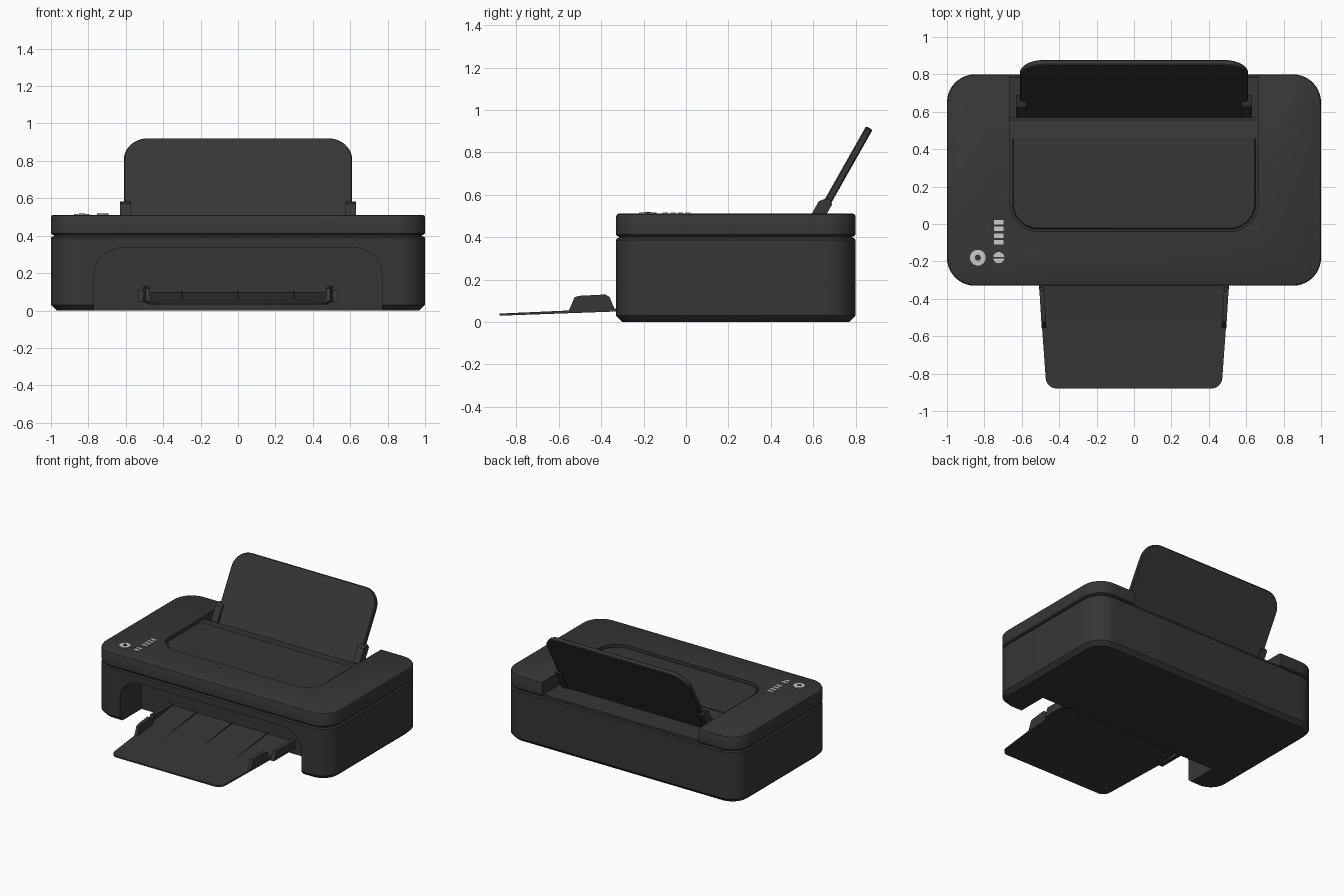
import bpy, bmesh, math
from mathutils import Vector

if "Cube" in bpy.data.objects:
    bpy.data.objects.remove(bpy.data.objects["Cube"])


def material(name, rgb):
    m = bpy.data.materials.new(name)
    m.diffuse_color = (*rgb, 1)
    m.use_nodes = True
    m.node_tree.nodes["Principled BSDF"].inputs["Base Color"].default_value = m.diffuse_color
    return m


BLACK = material("charcoal plastic", (0.037, 0.037, 0.037))
LIGHT = material("light grey", (0.60, 0.60, 0.60))


def finish(name, verts, faces, mat):
    """Make a closed object from points and faces."""
    me = bpy.data.meshes.new(name)
    me.from_pydata([tuple(v) for v in verts], [], faces)
    bm = bmesh.new()
    bm.from_mesh(me)
    bmesh.ops.recalc_face_normals(bm, faces=bm.faces)
    bm.to_mesh(me)
    bm.free()
    me.materials.append(mat)
    ob = bpy.data.objects.new(name, me)
    bpy.context.collection.objects.link(ob)
    return ob


def loft(name, rings, mat=BLACK):
    """Skin equal-length rings and cap both ends."""
    n = len(rings[0])
    faces = [tuple(range(n)), tuple(range((len(rings) - 1) * n, len(rings) * n))]
    for k in range(len(rings) - 1):
        for i in range(n):
            j = (i + 1) % n
            faces.append((k * n + i, k * n + j, (k + 1) * n + j, (k + 1) * n + i))
    return finish(name, [p for r in rings for p in r], faces, mat)


def rounded(corners, seg=10):
    """2D outline from (x, y, radius) convex corners."""
    out, n = [], len(corners)
    for i, (x, y, r) in enumerate(corners):
        p = Vector((x, y))
        if r <= 0:
            out.append(p)
            continue
        a = (Vector(corners[i - 1][:2]) - p).normalized()
        b = (Vector(corners[(i + 1) % n][:2]) - p).normalized()
        half = a.angle(b) / 2
        c = p + (a + b).normalized() * (r / math.sin(half))
        s = p + a * (r / math.tan(half)) - c
        e = p + b * (r / math.tan(half)) - c
        turn = s.angle_signed(e)
        for k in range(seg + 1):
            t = -turn * k / seg
            out.append(c + Vector((s.x * math.cos(t) - s.y * math.sin(t),
                                   s.x * math.sin(t) + s.y * math.cos(t))))
    return out


def slab(name, x0, x1, y0, y1, r, layers):
    """Rounded box built from (inset, z) layers."""
    rings = []
    for d, z in layers:
        o = rounded([(x0 + d, y0 + d, r - d), (x1 - d, y0 + d, r - d),
                     (x1 - d, y1 - d, r - d), (x0 + d, y1 - d, r - d)])
        rings.append([(p.x, p.y, z) for p in o])
    return loft(name, rings)


def across(name, profile, x0, x1):
    """Extrude a (y, z) profile along x."""
    return loft(name, [[(x, y, z) for y, z in profile] for x in (x0, x1)])


def cut(ob, cutter):
    m = ob.modifiers.new("cut", 'BOOLEAN')
    m.operation, m.solver, m.object = 'DIFFERENCE', 'EXACT', cutter
    bpy.context.view_layer.objects.active = ob
    bpy.ops.object.modifier_apply(modifier=m.name)
    bpy.data.objects.remove(cutter)


# Lower case with open arch at the front
case = slab("lower_case", -1, 1, -0.33, 0.80, 0.15,
            [(0.03, 0), (0.0, 0.03), (0, 0.388), (0.008, 0.396)])
arch = rounded([(-0.77, -0.1, 0), (0.77, -0.1, 0), (0.77, 0.335, 0.15), (-0.77, 0.335, 0.15)])
cut(case, loft("arch_cutter", [[(p.x, y, p.y) for p in arch] for y in (-0.5, -0.07)]))

# Recessed seam between case and lid
slab("seam", -1, 1, -0.33, 0.80, 0.15, [(0.015, 0.385), (0.015, 0.412)])

# Lid frame, open in the middle and at the back
lid = slab("lid", -1, 1, -0.33, 0.80, 0.15,
           [(0.008, 0.404), (0, 0.412), (0, 0.498), (0.004, 0.507), (0.013, 0.511)])


def well(x, y0, y1, r):
    return rounded([(-x, y0, r), (x, y0, r), (x, y1, 0), (-x, y1, 0)])


cut(lid, loft("well_cutter", [[(p.x, p.y, z) for p in well(0.663, -0.04, 1.0, 0.15)]
                              for z in (0.3, 0.7)]))

# Centre panel and the sloping strip in front of the paper slot
loft("centre_panel", [[(p.x, p.y, z) for p in well(w, y, 0.46, r)] for w, y, r, z in
                      ((0.663, -0.04, 0.15, 0.40), (0.663, -0.04, 0.15, 0.485),
                       (0.65, -0.027, 0.137, 0.488), (0.645, -0.022, 0.132, 0.498))])
across("slot_strip", [(0.455, 0.40), (0.57, 0.40), (0.57, 0.465), (0.555, 0.48), (0.455, 0.494)],
       -0.663, 0.663)

# Leaning paper support
base = Vector((0, 0.56, 0.412))
up = Vector((0, 0.29, 0.513)).normalized()
back = Vector((0, up.z, -up.y))


def lean(x, t, d):
    return base + Vector((x, 0, 0)) + up * t + back * d


def support_ring(i, d):
    o = rounded([(-0.61 + i, 0.0, 0), (0.61 - i, 0.0, 0),
                 (0.61 - i, 0.588 - i, 0.13 - i), (-0.61 + i, 0.588 - i, 0.13 - i)])
    return [lean(p.x, p.y, d) for p in o]


loft("paper_support", [support_ring(i, d) for i, d in
                       ((0.006, 0), (0, 0.006), (0, 0.029), (0.006, 0.035))])

# Paper guides at both edges of the support
for s, side in ((-1, "left"), (1, "right")):
    g = [(0, -0.02), (0.17, -0.02), (0.195, 0.0), (0.205, 0.02), (0.19, 0.042), (0, 0.042)]
    loft(side + "_paper_guide", [[lean(s * x, t, d) for t, d in g] for x in (0.575, 0.63)])


# Output tray, thin at the front and rising into the arch
def tray_top(y):
    return 0.040 + 0.045 * (y + 0.88) + max(0, y + 0.33) * 0.08


def tray_ring(drop):
    o = rounded([(-0.468, -0.88, 0.06), (0.468, -0.88, 0.06), (0.508, -0.33, 0),
                 (0.525, -0.06, 0), (-0.525, -0.06, 0), (-0.508, -0.33, 0)])
    return [(p.x, p.y, tray_top(p.y) - drop * (1 + 0.9 * (p.y + 0.88))) for p in o]


tray = loft("output_tray", [tray_ring(0.010), tray_ring(0)])
bm = bmesh.new()
bm.from_mesh(tray.data)
bmesh.ops.triangulate(bm, faces=[f for f in bm.faces if len(f.verts) > 4])
bm.to_mesh(tray.data)
bm.free()

# Tray ribs
for i, x in enumerate((-0.3, 0, 0.3)):
    across("tray_rib_%d" % (i + 1),
           [(-0.56, tray_top(-0.56) - 0.003), (-0.07, tray_top(-0.07) - 0.003),
            (-0.07, tray_top(-0.07) + 0.007), (-0.33, tray_top(-0.33) + 0.006)],
           x - 0.003, x + 0.003)

# Tray side wings and hinge blocks
for s, side in ((-1, "left"), (1, "right")):
    wing = [(-0.555, 0.048), (-0.525, 0.118), (-0.50, 0.124), (-0.38, 0.13),
            (-0.36, 0.118), (-0.335, 0.055)]
    loft(side + "_tray_wing", [[(s * (x + 0.06 * (y + 0.45)), y, z) for y, z in wing]
                               for x in (0.475, 0.50)])
    across(side + "_tray_hinge", [(-0.33, 0.045), (-0.06, 0.045), (-0.06, 0.11), (-0.30, 0.11)],
           *sorted((s * 0.505, s * 0.535)))


# Buttons and lights on the lid
def disc(name, x, y, r, z, mat):
    ring = [(x + r * math.cos(a * math.pi / 16), y + r * math.sin(a * math.pi / 16))
            for a in range(32)]
    loft(name, [[(*p, h) for p in ring] for h in (0.505, z)], mat)


def bar(name, x, y, w, h, z, mat):
    q = [(x - w, y - h), (x + w, y - h), (x + w, y + h), (x - w, y + h)]
    loft(name, [[(*p, k) for p in q] for k in (0.505, z)], mat)


disc("power_button", -0.835, -0.18, 0.042, 0.516, LIGHT)
disc("power_button_centre", -0.835, -0.18, 0.016, 0.518, BLACK)
disc("cancel_button", -0.723, -0.18, 0.030, 0.516, LIGHT)
bar("cancel_button_slot", -0.723, -0.18, 0.031, 0.004, 0.518, BLACK)
for i in range(4):
    bar("status_light_%d" % (i + 1), -0.723, -0.098 + 0.036 * i, 0.026, 0.012, 0.516, LIGHT)

# Smooth rounded corners, crisp edges
for ob in bpy.context.scene.objects:
    bpy.ops.object.select_all(action='DESELECT')
    ob.select_set(True)
    bpy.context.view_layer.objects.active = ob
    bpy.ops.object.shade_smooth_by_angle(angle=math.radians(30))
